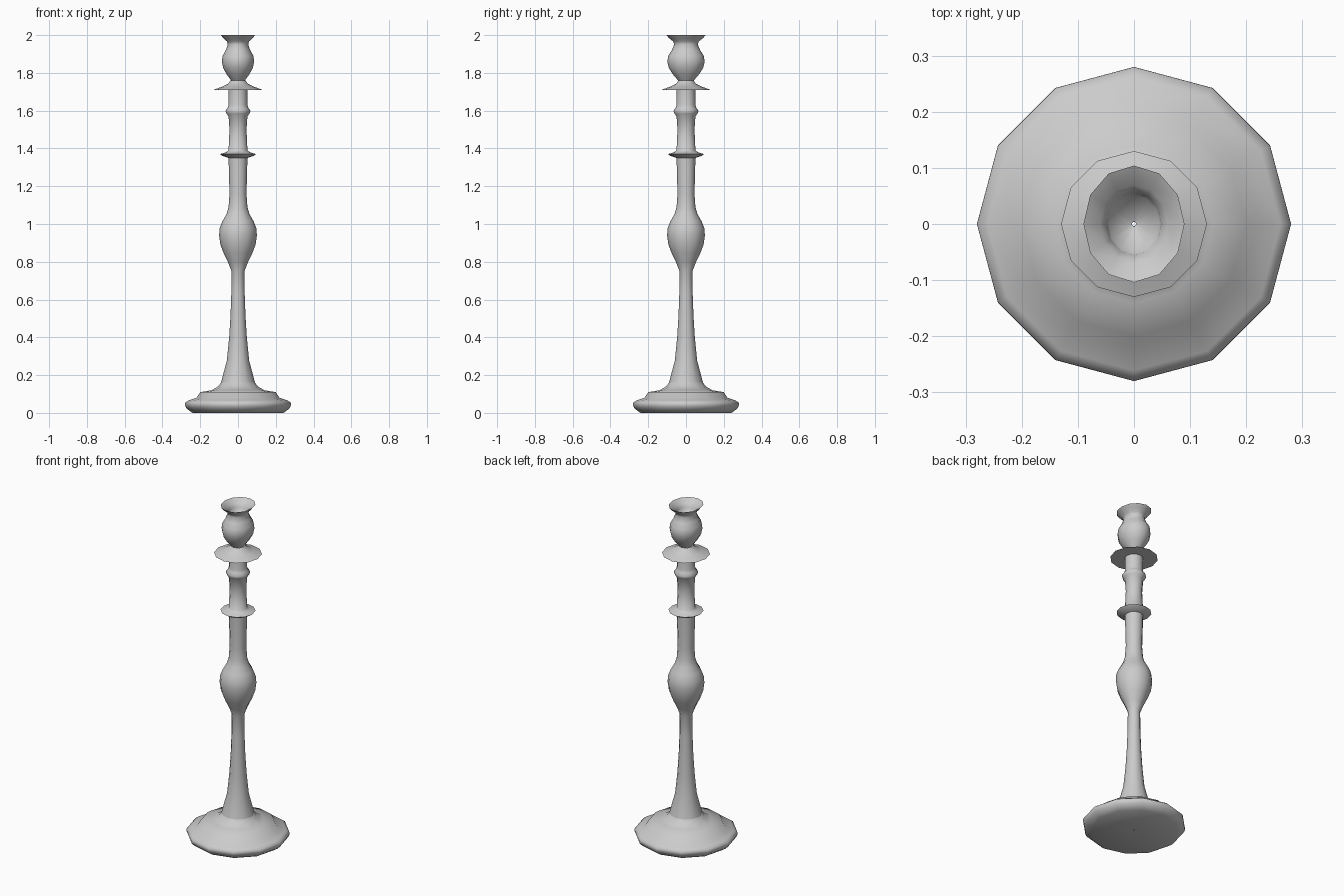
import bpy
import bmesh
from math import sin, pi, radians
from mathutils import Matrix, Vector

SIDES = 12
PINHOLE = .004
WAIST = .05

default_cube = bpy.data.objects.get("Cube")
if default_cube:
    bpy.data.objects.remove(default_cube, do_unlink=True)

grey = bpy.data.materials.new("plain_grey")
grey.use_nodes = True
grey.diffuse_color = (.6, .6, .6, 1)
shader = grey.node_tree.nodes["Principled BSDF"]
shader.inputs["Base Color"].default_value = grey.diffuse_color


class Turning:
    """A turned part whose outline is drawn as a chain of eased curves."""

    def __init__(self, name, radius, height):
        self.name = name
        self.outline = [Vector((radius, 0, height))]

    def curve(self, radius, height, bow=1, steps=3):
        """Ease to the next point; a low bow turns early, a high bow late."""
        start = self.outline[-1]
        end = Vector((radius, 0, height))
        for step in range(1, steps + 1):
            t = step / steps
            point = start.lerp(end, t)
            point.x = start.x + (end.x - start.x) * sin(t * pi / 2) ** bow
            self.outline.append(point)

    def line(self, radius, height):
        self.curve(radius, height, steps=1)

    def bead(self, radius, height, half_height):
        """Add a rounded ring standing out from the waist."""
        self.line(WAIST, height - half_height)
        self.curve(radius, height, steps=2)
        self.curve(WAIST, height + half_height, steps=2)

    def build(self, squash=Matrix.Identity(3)):
        """Spin the outline round the vertical axis and make the object."""
        bm = bmesh.new()
        verts = [bm.verts.new(point) for point in self.outline]
        edges = [bm.edges.new(pair) for pair in zip(verts, verts[1:])]
        bmesh.ops.spin(bm, geom=verts + edges, cent=(0, 0, 0), axis=(0, 0, 1),
                       angle=2 * pi, steps=SIDES, use_merge=True)
        bmesh.ops.recalc_face_normals(bm, faces=bm.faces)
        bmesh.ops.transform(bm, matrix=squash, verts=bm.verts)
        for face in bm.faces:
            face.smooth = True
        mesh = bpy.data.meshes.new(self.name)
        bm.to_mesh(mesh)
        bm.free()
        mesh.set_sharp_from_angle(angle=radians(80))
        mesh.materials.append(grey)
        part = bpy.data.objects.new(self.name, mesh)
        bpy.context.collection.objects.link(part)


# Stepped foot with a pinhole underneath
foot = Turning("foot", PINHOLE, .01)
foot.line(.24, 0)
foot.curve(.28, .04)
foot.curve(.22, .08, bow=8)
foot.line(.2, .11)
foot.line(.14, .12)
foot.curve(.09, .16, steps=2)
foot.build()

# Tapered column with a swollen knop
column = Turning("column", .09, .16)
column.curve(.034, .75, bow=.5, steps=5)
column.curve(.1, .94, bow=1.3, steps=4)
column.curve(WAIST, 1.09, bow=3, steps=4)
column.line(.045, 1.16)
column.line(WAIST, 1.35)
column.build()

# Neck with a wide collar and a small ring
neck = Turning("ringed_neck", WAIST, 1.35)
neck.bead(.095, 1.37, half_height=.02)
neck.line(.045, 1.5)
neck.bead(.066, 1.6, half_height=.03)
neck.line(WAIST, 1.71)
neck.build()

# Flared drip pan
pan = Turning("drip_pan", WAIST, 1.71)
pan.line(.13, 1.71)
pan.curve(.04, 1.76)
pan.build()

# Oval candle cup: outer bulb, flared lip, then the hollow and its pinhole
cup = Turning("candle_cup", .04, 1.76)
cup.curve(.095, 1.86)
cup.curve(.06, 1.95, bow=3)
cup.curve(.1, 2, bow=3)
cup.curve(WAIST, 1.94, bow=.6)
cup.line(PINHOLE, 1.92)
cup.build(squash=Matrix.Diagonal((.9, 1.04, 1)))
